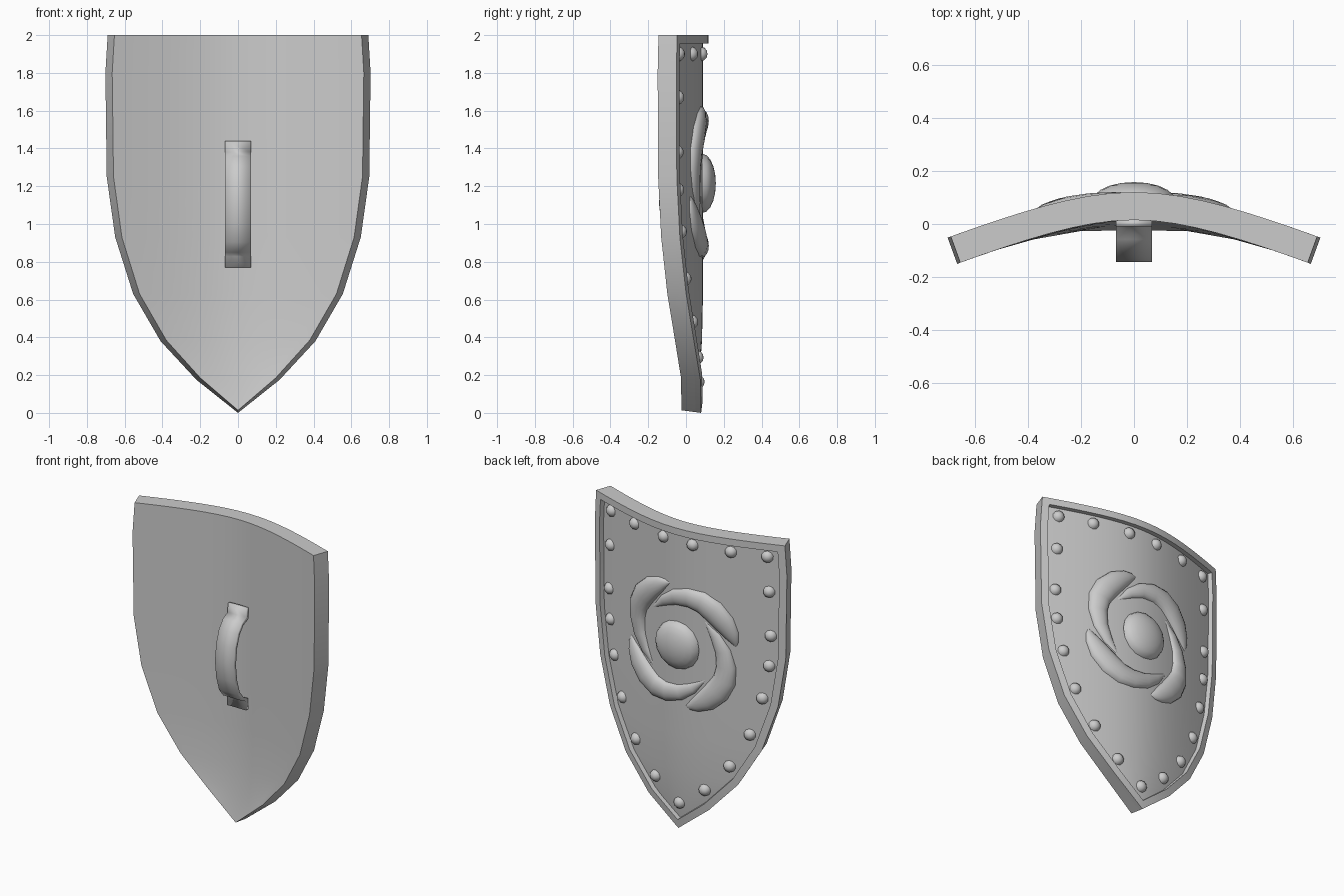
import bpy, bmesh, math
from mathutils import Vector, Matrix

if "Cube" in bpy.data.objects:
    bpy.data.objects.remove(bpy.data.objects["Cube"])

# Right half of the shield outline (x, z), tip to top
OUTLINE = [(0, 0), (.22, .175), (.41, .38), (.555, .63), (.65, .93),
           (.695, 1.25), (.702, 1.8), (.69, 2.0)]
COLS = 16
THICK, RECESS, RIM = .105, .03, .045
CENTRE_Z = 1.215


def surf(x, z):
    """Depth of the curved rim surface."""
    low = max(0, 1 - z / .6)
    return .12 - .42 * (math.sqrt(x * x + .16) - .4) - .04 * low * low


def normal(x, z):
    e = .001
    dx = (surf(x + e, z) - surf(x - e, z)) / (2 * e)
    dz = (surf(x, z + e) - surf(x, z - e)) / (2 * e) if z < 1.9 else 0
    return Vector((-dx, 1, -dz)).normalized()


def on_surf(x, z, d):
    return Vector((x, surf(x, z), z)) + normal(x, z) * d


def make(name, verts, faces, angle=30):
    me = bpy.data.meshes.new(name)
    me.from_pydata([tuple(v) for v in verts], [], faces)
    bm = bmesh.new()
    bm.from_mesh(me)
    bmesh.ops.remove_doubles(bm, verts=bm.verts, dist=1e-5)
    bmesh.ops.recalc_face_normals(bm, faces=bm.faces)
    bm.to_mesh(me)
    bm.free()
    ob = bpy.data.objects.new(name, me)
    bpy.context.collection.objects.link(ob)
    bpy.ops.object.select_all(action='DESELECT')
    ob.select_set(True)
    bpy.context.view_layer.objects.active = ob
    bpy.ops.object.shade_smooth_by_angle(angle=math.radians(angle))
    return ob


def bridge(rows, closed=False):
    """Quads between consecutive equal-length rows of vertices."""
    n = len(rows[0])
    verts = [v for r in rows for v in r]
    faces = [(r * n + i, r * n + (i + 1) % n, (r + 1) * n + (i + 1) % n, (r + 1) * n + i)
             for r in range(len(rows) - 1) for i in range(n if closed else n - 1)]
    return verts, faces


# Closed boundary loop: up the right side, across the top, down the left side
top_w = OUTLINE[-1][0]
loop = OUTLINE + [(top_w * (1 - 2 * i / COLS), 2.0) for i in range(1, COLS)]
loop += [(-x, z) for x, z in reversed(OUTLINE[1:])]


def inset(pts, w):
    out = []
    for i, p in enumerate(pts):
        p = Vector(p)
        a = (p - Vector(pts[i - 1])).normalized()
        b = (Vector(pts[(i + 1) % len(pts)]) - p).normalized()
        na, nb = Vector((-a.y, a.x)), Vector((-b.y, b.x))
        out.append(p + (na + nb) * w / (1 + na.dot(nb)))
    return out


# Shield body: curved plate
verts, faces = [], []
for d in (-THICK, -RECESS):
    v, f = bridge([[on_surf(w * (1 - 2 * i / COLS), z, d) for i in range(COLS + 1)]
                   for w, z in OUTLINE[:1] + OUTLINE[1:]])
    faces += [tuple(k + len(verts) for k in q) for q in f]
    verts += v
v, f = bridge([[on_surf(x, z, d) for x, z in loop] for d in (-THICK, -RECESS)], True)
faces += [tuple(k + len(verts) for k in q) for q in f]
verts += v
make("shield_body", verts, faces)

# Raised rim
inner = inset(loop, RIM)
rim_rows = [[on_surf(x, z, -RECESS) for x, z in loop],
            [on_surf(x, z, 0) for x, z in loop],
            [on_surf(x, z, 0) for x, z in inner],
            [on_surf(x, z, -RECESS) for x, z in inner]]
make("rim", *bridge(rim_rows, True))


# Domes: central boss and rivets
def dome(name, x, z, radius, height, seg, rings):
    rot = Vector((0, 0, 1)).rotation_difference(normal(x, z)).to_matrix()
    base = on_surf(x, z, -RECESS - .004)
    rows = []
    for r in range(rings + 1):
        t = math.pi / 2 * r / rings
        rows.append([base + rot @ Vector((radius * math.cos(t) * math.cos(a),
                                          radius * math.cos(t) * math.sin(a),
                                          height * math.sin(t)))
                     for a in (2 * math.pi * i / seg for i in range(seg))])
    make(name, *bridge(rows, True), angle=60)


dome("boss", 0, CENTRE_Z, .157, .072, 16, 5)
side = [(.59, 1.67), (.6, 1.38), (.59, 1.18), (.55, .96), (.475, .71), (.35, .48), (.185, .29)]
for x, z in [(.58, 1.9), (.36, 1.9), (.11, 1.9)] + side:
    for s in (1, -1):
        dome("rivet", s * x, z, .039, .034, 10, 3)
dome("rivet", 0, .16, .039, .034, 10, 3)

# Swirl crescents: (across, up, half width) as seen from the decorated side
PATH = [(-.2, .19, .002), (-.11, .262, .034), (-.02, .31, .05), (.08, .33, .062),
        (.17, .32, .072), (.25, .275, .078), (.32, .205, .07), (.365, .135, .048),
        (.385, .09, .025), (.392, .06, .002)]
ARC = 9
for k in range(4):
    turn = Matrix.Rotation(-k * math.pi / 2, 2)
    rows = []
    for i, (px, pz, w) in enumerate(PATH):
        a, b = PATH[max(i - 1, 0)], PATH[min(i + 1, len(PATH) - 1)]
        t = Vector((b[0] - a[0], b[1] - a[1])).normalized()
        row = []
        for j in range(ARC):
            ang = math.pi * j / (ARC - 1)
            q = turn @ (Vector((px, pz)) + Vector((-t.y, t.x)) * w * math.cos(ang))
            row.append(on_surf(-q.x, CENTRE_Z + q.y,
                               -RECESS - .003 + .6 * w * math.sin(ang)))
        rows.append(row)
    make("crescent", *bridge(rows), angle=60)

# Handle strap on the hollow side (y, z)
STRAP = [(.003, 1.44), (.0, 1.375), (-.05, 1.35), (-.09, 1.3), (-.118, 1.22), (-.131, 1.11),
         (-.118, 1.0), (-.09, .91), (-.05, .86), (-.002, .835), (-.002, .77)]
handle = make("handle", *bridge([[(x, y, z) for x in (-.068, .068)] for y, z in STRAP]), angle=40)
mod = handle.modifiers.new("thickness", 'SOLIDIFY')
mod.thickness = .025
mod.offset = 0
